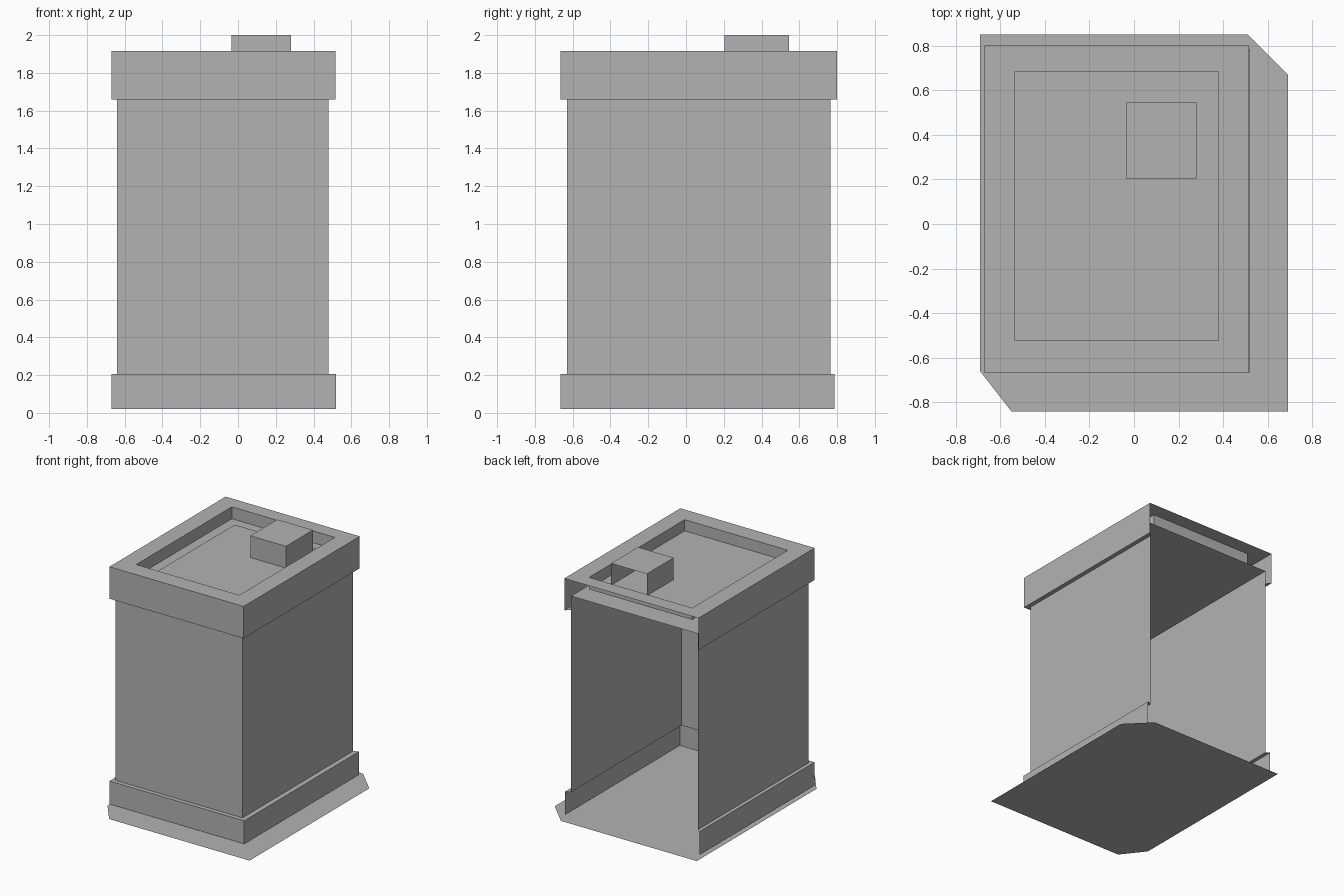
import bpy

cube = bpy.data.objects.get("Cube")
if cube:
    bpy.data.objects.remove(cube, do_unlink=True)

grey = bpy.data.materials.new("plain_grey")
grey.use_nodes = True
colour = (0.45, 0.45, 0.45, 1)
grey.diffuse_color = colour
grey.node_tree.nodes["Principled BSDF"].inputs["Base Color"].default_value = colour


def make(name, verts, faces):
    mesh = bpy.data.meshes.new(name)
    mesh.from_pydata(verts, [], faces)
    mesh.materials.append(grey)
    obj = bpy.data.objects.new(name, mesh)
    bpy.context.collection.objects.link(obj)
    return obj


def corners(rect, z):
    """Counter-clockwise from the back corner on the -x side."""
    x0, x1, y0, y1 = rect
    return [(x0, y1, z), (x0, y0, z), (x1, y0, z), (x1, y1, z)]


def sweep(name, levels, closed=False):
    """Join stacked rectangles with faces; the back stays open unless closed."""
    verts = [p for rect, z in levels for p in corners(rect, z)]
    faces = []
    for k in range(len(levels) - 1):
        for i in range(4 if closed else 3):
            j = (i + 1) % 4
            faces.append((4 * k + i, 4 * k + j, 4 * k + 4 + j, 4 * k + 4 + i))
    return make(name, verts, faces)


def sheet(name, outline):
    return make(name, outline, [tuple(range(len(outline)))])


# Outlines as x0, x1, y0, y1
BASE = (-0.67, 0.52, -0.665, 0.785)
WALL = (-0.64, 0.48, -0.63, 0.765)
CAP = (-0.67, 0.515, -0.665, 0.80)
RECESS = (-0.533, 0.378, -0.523, 0.683)
PANEL = (-0.45, 0.378, -0.523, 0.60)
BOX = (-0.035, 0.28, 0.205, 0.545)
ROOF_Z, CAP_Z = 1.82, 1.915

# Ground slab with two clipped corners
sheet("ground_slab", [(x, y, 0) for x, y in (
    (-0.69, 0.85), (-0.69, -0.66), (-0.55, -0.84),
    (0.69, -0.84), (0.69, 0.67), (0.51, 0.85))])

# Open-backed shell: plinth, walls and upper band
sweep("plinth_band", [(BASE, 0.02), (BASE, 0.205), (WALL, 0.205)])
sweep("walls", [(WALL, 0.205), (WALL, 1.77)])
sweep("upper_band", [(WALL, 1.66), (CAP, 1.66), (CAP, CAP_Z)])

# Roof rim with its sunken well
sweep("roof_rim", [(CAP, CAP_Z), (RECESS, CAP_Z), (RECESS, ROOF_Z)], closed=True)
sheet("roof_floor", corners(RECESS, ROOF_Z))
sheet("roof_panel", corners(PANEL, ROOF_Z + 0.006))
sheet("ceiling", corners(WALL, 1.77))

# Rooftop unit, open at the back
sweep("rooftop_unit_sides", [(BOX, ROOF_Z), (BOX, 2.0)])
sheet("rooftop_unit_top", corners(BOX, 2.0))
